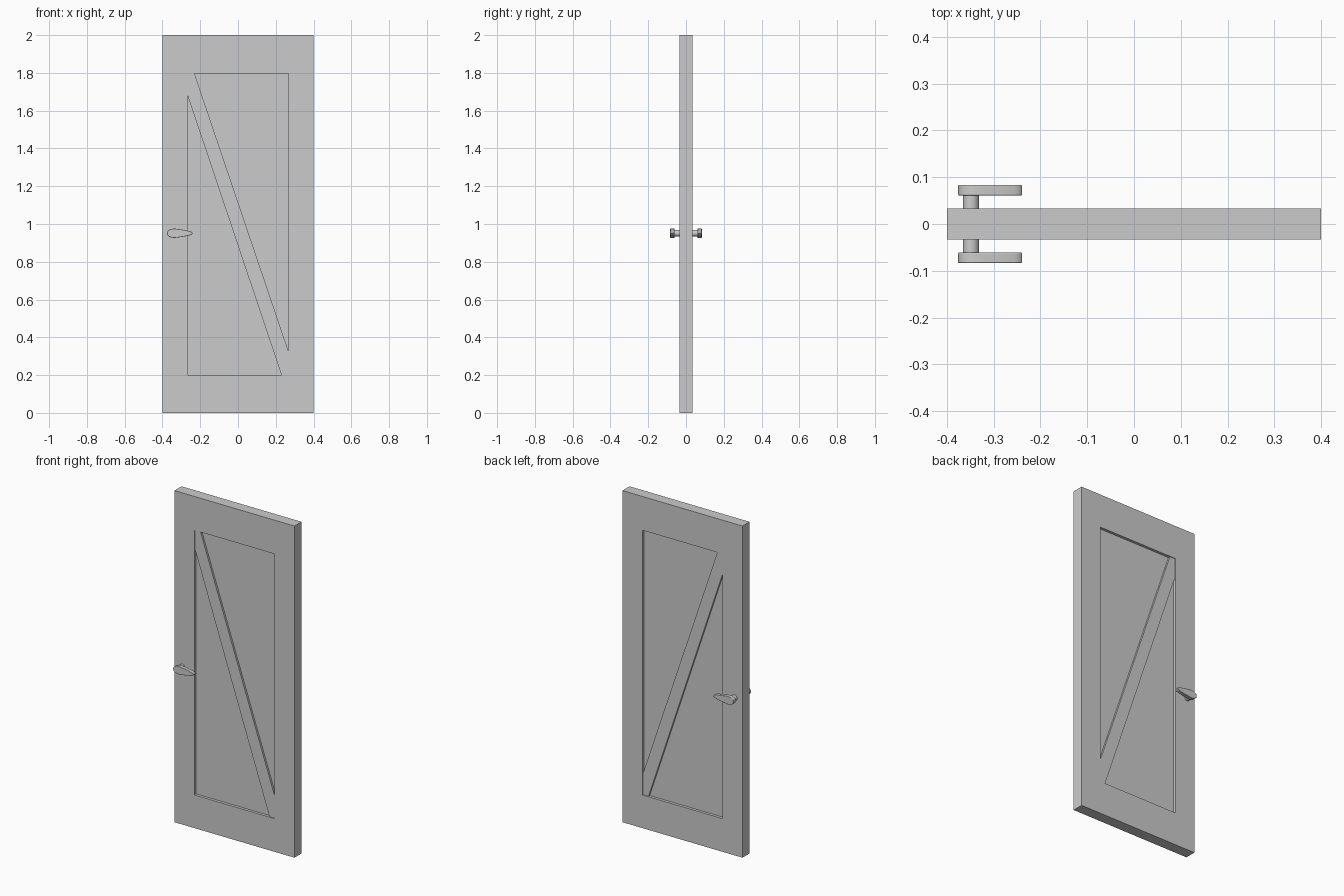
import bpy, bmesh, math

if "Cube" in bpy.data.objects:
    bpy.data.objects.remove(bpy.data.objects["Cube"])

HALF_Y = 0.0335          # half the door thickness
IX, Z0, Z1 = 0.267, 0.2, 1.796   # inner opening of the frame


def finish(name, bm, smooth=False):
    bmesh.ops.recalc_face_normals(bm, faces=bm.faces)
    me = bpy.data.meshes.new(name)
    bm.to_mesh(me)
    bm.free()
    ob = bpy.data.objects.new(name, me)
    bpy.context.collection.objects.link(ob)
    if smooth:
        bpy.ops.object.select_all(action='DESELECT')
        bpy.context.view_layer.objects.active = ob
        ob.select_set(True)
        bpy.ops.object.shade_smooth_by_angle(angle=math.radians(50))
    return ob


def prism(name, pts, y0, y1, smooth=False):
    """Closed x-z outline extruded along y."""
    bm = bmesh.new()
    a = [bm.verts.new((x, y0, z)) for x, z in pts]
    b = [bm.verts.new((x, y1, z)) for x, z in pts]
    bm.faces.new(a)
    bm.faces.new(b)
    for i in range(len(pts)):
        j = (i + 1) % len(pts)
        bm.faces.new((a[i], a[j], b[j], b[i]))
    return finish(name, bm, smooth)


# Outer frame: one ring with a rectangular opening
outer = [(-0.4, 0), (0.4, 0), (0.4, 2), (-0.4, 2)]
inner = [(-IX, Z0), (IX, Z0), (IX, Z1), (-IX, Z1)]
bm = bmesh.new()
rings = [[bm.verts.new((x, y, z)) for x, z in loop]
         for loop, y in ((outer, -HALF_Y), (outer, HALF_Y), (inner, HALF_Y), (inner, -HALF_Y))]
for k in range(4):
    p, q = rings[k], rings[(k + 1) % 4]
    for i in range(4):
        j = (i + 1) % 4
        bm.faces.new((p[i], p[j], q[j], q[i]))
finish("door_frame", bm)

# Recessed panel filling the opening
prism("door_panel", inner, -0.017, 0.017)

# Diagonal brace from top left to bottom right, slightly below the frame face
brace = [(-IX, Z1), (-IX, 1.68), (0.23, Z0), (IX, Z0), (IX, 0.327), (-0.23, Z1)]
prism("diagonal_brace", brace, -0.029, 0.029)

# Handles: stem and tapered lever on both faces
HX, HZ = -0.3485, 0.951
stem = [(HX + 0.0175 * math.cos(t * math.pi / 8), HZ + 0.0175 * math.sin(t * math.pi / 8))
        for t in range(16)]
half = [(-0.373, 0.011), (-0.364, 0.019), (-0.349, 0.0235), (-0.335, 0.0245),
        (-0.318, 0.0225), (-0.285, 0.0175), (-0.255, 0.011), (-0.245, 0.007)]
lever = ([(-0.376, HZ)] + [(x, HZ + d) for x, d in half] + [(-0.239, HZ)]
         + [(x, HZ - d) for x, d in reversed(half)])
for side, s in (("front", -1), ("back", 1)):
    prism(side + "_handle_stem", stem, s * 0.03, s * 0.0615, True)
    ob = prism(side + "_handle_lever", lever, s * 0.061, s * 0.0835, True)
    bev = ob.modifiers.new("soft_edge", 'BEVEL')
    bev.width = 0.002
    bev.segments = 2
    bev.limit_method = 'ANGLE'
    bev.angle_limit = math.radians(60)
